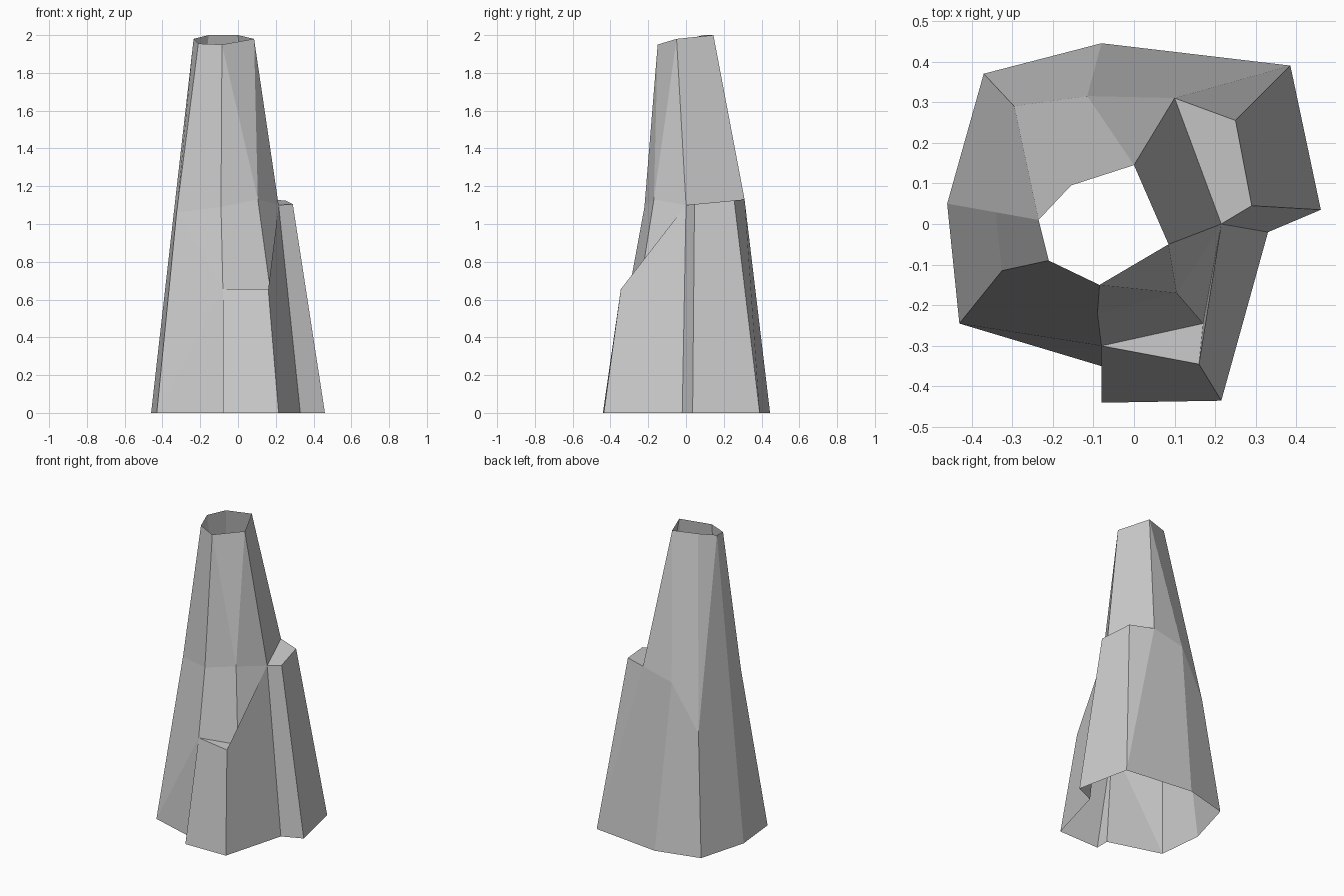
import bpy, bmesh
from mathutils import Vector

if "Cube" in bpy.data.objects:
    bpy.data.objects.remove(bpy.data.objects["Cube"])


def shell(name, polys):
    """Weld polygons (lists of points) into one open, flat-shaded sheet."""
    bm = bmesh.new()
    for poly in polys:
        pts = [p for i, p in enumerate(poly) if p != poly[i - 1]]
        bm.faces.new([bm.verts.new(p) for p in pts])
    bmesh.ops.remove_doubles(bm, verts=bm.verts, dist=0.001)
    bmesh.ops.recalc_face_normals(bm, faces=bm.faces)
    facing = sum(f.calc_area() * f.normal.dot(
        Vector((*(f.calc_center_median().xy - Vector((-0.05, 0))), 0))) for f in bm.faces)
    if facing < 0:
        bmesh.ops.reverse_faces(bm, faces=bm.faces)
    me = bpy.data.meshes.new(name)
    bm.to_mesh(me)
    bm.free()
    ob = bpy.data.objects.new(name, me)
    bpy.context.collection.objects.link(ob)
    return ob


# shaft corners: each is a (base, knee, rim) line, going round from the front left
left_front = [(-.43, -.245, 0), (-.325, -.115, 1.06), (-.21, -.09, 1.955)]
left = [(-.46, .05, 0), (-.341, .029, 1.05), (-.235, .01, 1.98)]
left_back = [(-.37, .37, 0), (-.295, .29, .78), (-.155, .095, 2)]
back = [(-.08, .445, 0), (-.115, .315, 1.08), (0, .145, 2)]
right_back = [(.385, .39, 0), (.10, .31, 1.13), (0, .145, 2)]
right = [(.33, -.02, 0), (.215, 0, 1.10), (.085, -.05, 1.98)]
right_front = [(.215, -.435, 0), (.105, -.17, 1.13), (.085, -.05, 1.98)]
front = [(-.08, -.35, 0), (-.09, -.22, 1.09), (-.085, -.15, 1.95)]
ring = [left_front, left, left_back, back, right_back, right, right_front, front]

# front step corners
step_left = (-.08, -.30, .655)
step_back = (.17, -.245, .655)
step_right = (.16, -.345, .655)
step_foot = (-.08, -.44, 0)

# tapering shaft, open at both ends
panels = []
for a, b in zip(ring, ring[1:] + ring[:1]):
    if a is left:                       # upper left panel folds on its diagonal
        panels += [[a[1], b[1], a[2]], [b[1], b[2], a[2]]]
    elif a is right_front:              # upper front panel folds too
        panels += [[a[1], b[1], b[2]], [a[1], b[2], a[2]]]
    else:
        panels.append([a[1], b[1], b[2], a[2]])
for a, b in zip(ring[:4], ring[1:5]):
    panels.append([a[0], b[0], b[1], a[1]])
panels += [
    [front[0], left_front[0], step_left],
    [left_front[0], left_front[1], step_left],
    [left_front[1], front[1], step_left],
    [front[1], right_front[1], step_back, step_left],
    [right_front[1], right[1], step_back],
]
shell("shaft", panels)

# low step on the front
shell("front_step", [
    [step_foot, right_front[0], step_right, step_left],
    [step_foot, step_left, front[0]],
    [step_left, step_right, step_back],
    [step_right, right[1], step_back],
    [right_front[0], right[0], right[1], step_right],
])

# tall buttress on the right
out_foot, out_top, out_back = (.46, .035, 0), (.29, .045, 1.105), (.25, .255, 1.125)
shell("right_buttress", [
    [right[0], out_foot, out_top, right[1]],
    [out_foot, right_back[0], out_back, out_top],
    [right_back[0], right_back[1], out_back],
    [right[1], out_top, out_back, right_back[1]],
])
